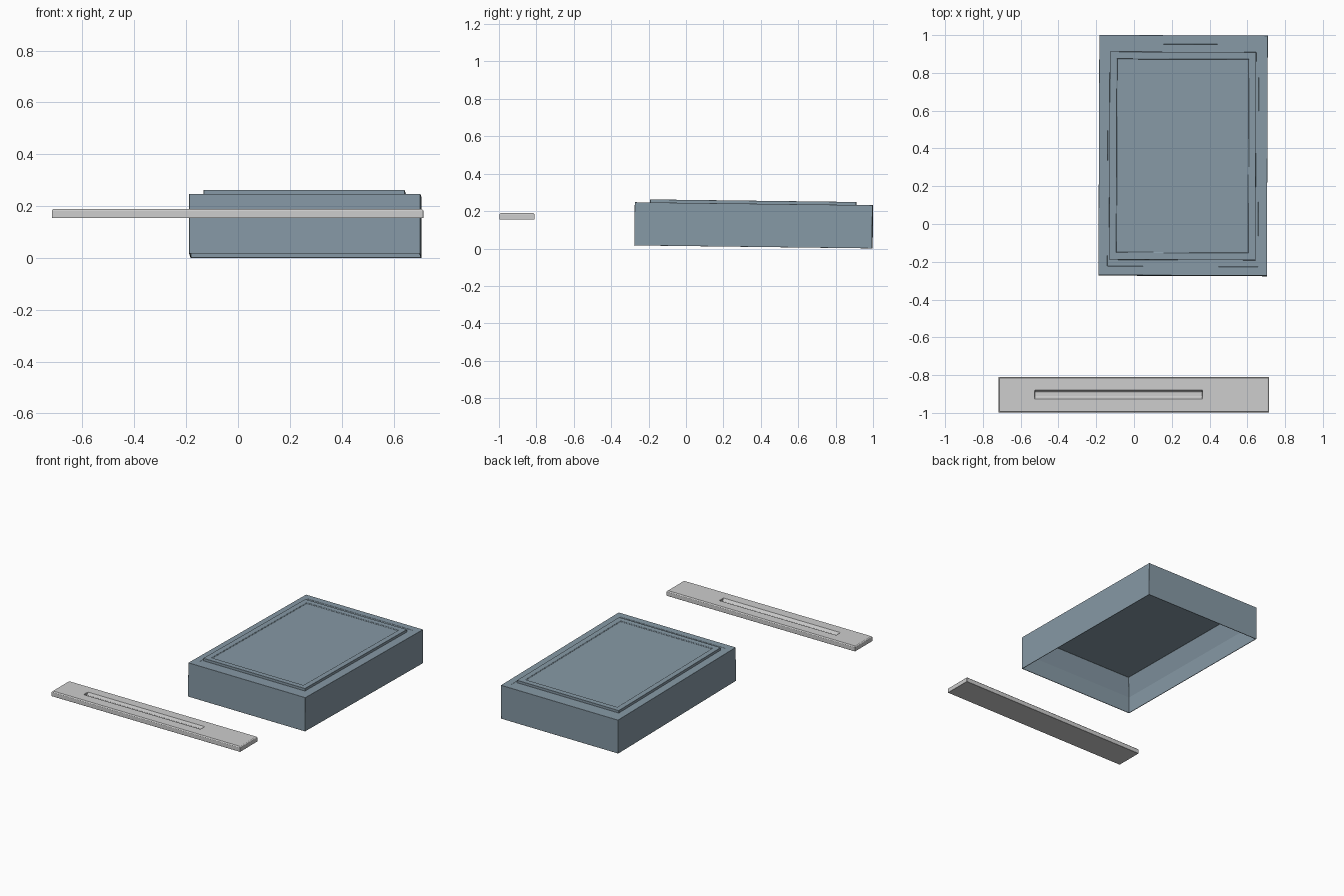
import bpy
import bmesh
from mathutils import Matrix, Vector

cube = bpy.data.objects.get("Cube")
if cube:
    bpy.data.objects.remove(cube, do_unlink=True)


def material(name, rgb):
    mat = bpy.data.materials.new(name)
    mat.use_nodes = True
    mat.diffuse_color = (*rgb, 1)
    mat.node_tree.nodes["Principled BSDF"].inputs["Base Color"].default_value = (*rgb, 1)
    return mat


def loft(name, rings, mat, bevel):
    """Skin a stack of rectangles (x0, x1, y0, y1, z), capping both ends."""
    bm = bmesh.new()
    loops = []
    for x0, x1, y0, y1, z in rings:
        corners = ((x0, y0), (x1, y0), (x1, y1), (x0, y1))
        loops.append([bm.verts.new((x, y, z)) for x, y in corners])
    for a, b in zip(loops, loops[1:]):
        for i in range(4):
            j = (i + 1) % 4
            bm.faces.new((a[i], a[j], b[j], b[i]))
    bm.faces.new(loops[0])
    bm.faces.new(loops[-1])
    bmesh.ops.recalc_face_normals(bm, faces=bm.faces)
    mesh = bpy.data.meshes.new(name)
    bm.to_mesh(mesh)
    bm.free()
    mesh.materials.append(mat)
    obj = bpy.data.objects.new(name, mesh)
    bpy.context.collection.objects.link(obj)
    mod = obj.modifiers.new("soft_edges", "BEVEL")
    mod.width = bevel
    mod.segments = 1
    mod.limit_method = "ANGLE"
    return obj


def inset(rect, d, z):
    x0, x1, y0, y1 = rect
    return (x0 + d, x1 - d, y0 + d, y1 - d, z)


blue = material("slate blue", (0.24, 0.32, 0.38))
grey = material("light grey", (0.61, 0.61, 0.61))

# Tray: hollow underside, rim, groove, raised panel with a shallow recess
outer = (-0.186, 0.706, -0.275, 0.996)
panel = (-0.13, 0.645, -0.193, 0.908)
tray = loft("tray", [
    inset(outer, 0.045, 0.228),
    inset(outer, 0.006, 0.112),
    inset(outer, 0.004, 0.0),
    inset(outer, 0.0, 0.0),
    inset(outer, 0.0, 0.231),
    inset(outer, 0.047, 0.231),
    inset(outer, 0.047, 0.232 - 0.002),
    inset(panel, 0.0, 0.23),
    inset(panel, 0.0, 0.247),
    inset(panel, 0.037, 0.247),
    inset(panel, 0.04, 0.242),
], blue, 0.002)

# The tray leans slightly down toward the back
pivot = Vector((0.26, 0.36, 0))
tray.data.transform(
    Matrix.Translation(pivot + Vector((0, 0, 0.0085)))
    @ Matrix.Rotation(-0.0125, 4, "X")
    @ Matrix.Rotation(-0.004, 4, "Z")
    @ Matrix.Translation(-pivot))

# Bar: flat strip with a long shallow slot whose back wall slopes
bar = (-0.718, 0.715, -0.998, -0.81)
loft("slotted_bar", [
    inset(bar, 0.0, 0.154),
    inset(bar, 0.0, 0.183),
    inset(bar, 0.006, 0.189),
    (-0.525, 0.362, -0.925, -0.88, 0.189),
    (-0.525, 0.362, -0.912, -0.89, 0.172),
], grey, 0.001)
